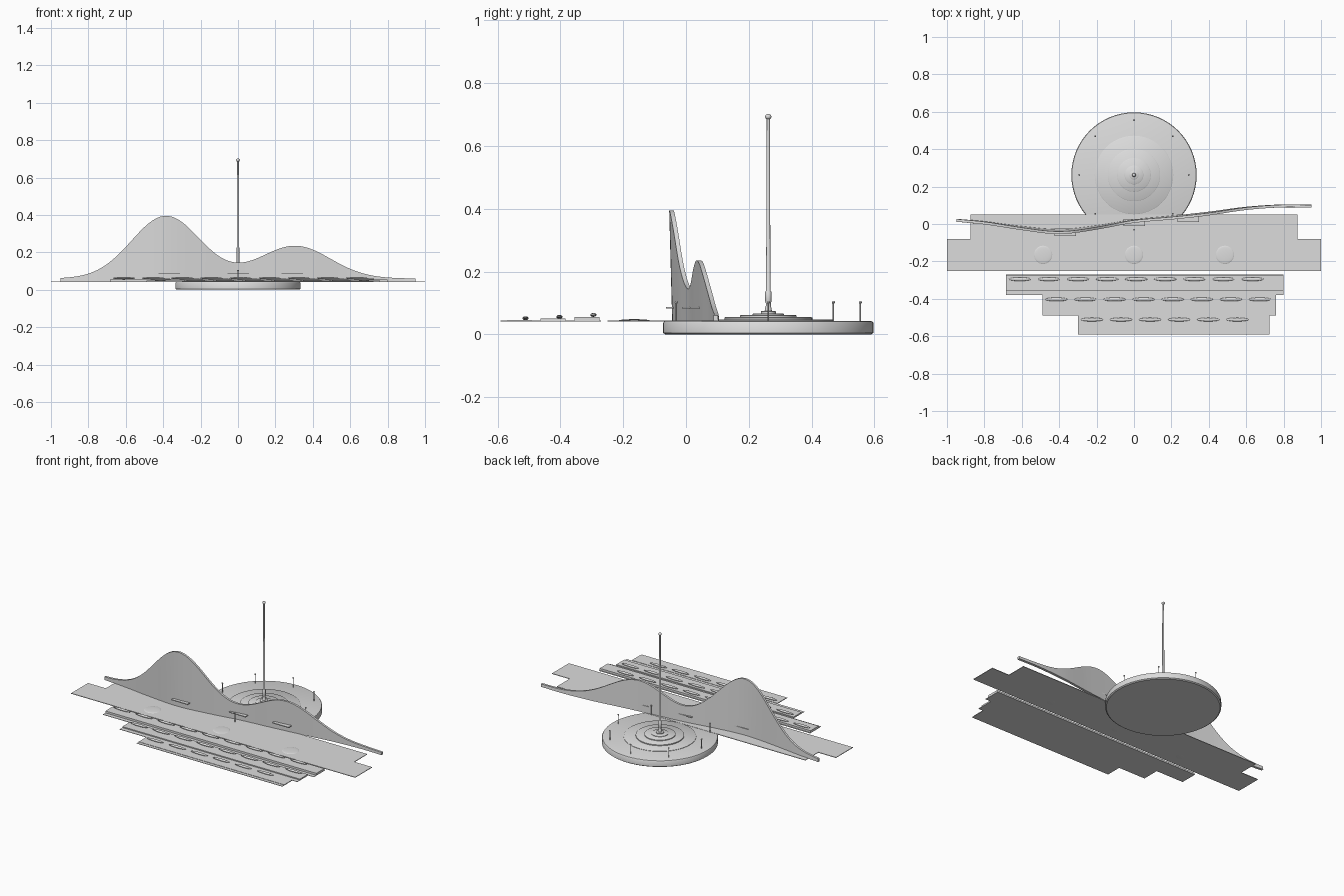
import bpy, bmesh, math

if "Cube" in bpy.data.objects:
    bpy.data.objects.remove(bpy.data.objects["Cube"])

grey = bpy.data.materials.new("light_grey")
grey.diffuse_color = (0.72, 0.72, 0.72, 1)
grey.use_nodes = True
grey.node_tree.nodes["Principled BSDF"].inputs["Base Color"].default_value = grey.diffuse_color

GROUND = 0.043
CY = 0.262  # centre of the round island


def finish(name, bm, smooth=False):
    bmesh.ops.recalc_face_normals(bm, faces=bm.faces)
    me = bpy.data.meshes.new(name)
    bm.to_mesh(me)
    bm.free()
    me.materials.append(grey)
    ob = bpy.data.objects.new(name, me)
    bpy.context.collection.objects.link(ob)
    if smooth:
        bpy.ops.object.select_all(action='DESELECT')
        ob.select_set(True)
        bpy.context.view_layer.objects.active = ob
        bpy.ops.object.shade_smooth_by_angle(angle=math.radians(35))
    return ob


def slab(name, outline, z0, z1):
    """Extrude a flat outline from z0 up to z1."""
    bm = bmesh.new()
    face = bm.faces.new([bm.verts.new((x, y, z0)) for x, y in outline])
    top = bmesh.ops.extrude_face_region(bm, geom=[face])
    verts = [v for v in top["geom"] if isinstance(v, bmesh.types.BMVert)]
    bmesh.ops.translate(bm, verts=verts, vec=(0, 0, z1 - z0))
    return finish(name, bm)


def box(name, x0, x1, y0, y1, z0, z1):
    return slab(name, [(x0, y0), (x1, y0), (x1, y1), (x0, y1)], z0, z1)


def lathe(name, profile, x, y, n=32):
    """Revolve (radius, z) points around a vertical axis; ends are capped."""
    bm = bmesh.new()
    rings = []
    for r, z in profile:
        rings.append([bm.verts.new((x + r * math.cos(2 * math.pi * i / n),
                                    y + r * math.sin(2 * math.pi * i / n), z)) for i in range(n)])
    for a, b in zip(rings, rings[1:]):
        for i in range(n):
            j = (i + 1) % n
            bm.faces.new((a[i], a[j], b[j], b[i]))
    bm.faces.new(rings[0])
    bm.faces.new(rings[-1])
    return finish(name, bm, True)


def ellipsoid(name, loc, size, u=16, v=10):
    bm = bmesh.new()
    bmesh.ops.create_uvsphere(bm, u_segments=u, v_segments=v, radius=1)
    bmesh.ops.scale(bm, verts=bm.verts, vec=size)
    bmesh.ops.translate(bm, verts=bm.verts, vec=loc)
    return finish(name, bm, True)


# Round island with softened rim
lathe("island_base", [(0.328, 0), (0.335, 0.005), (0.335, 0.036), (0.332, 0.041),
                      (0.326, GROUND)], 0, CY, 64)

# Stepped rings rising to the mast
for i, (r, z) in enumerate([(0.21, 0.047), (0.14, 0.055), (0.09, 0.062), (0.05, 0.067), (0.024, 0.075)]):
    lathe(f"island_step_{i}", [(r, 0.04), (r, z - 0.002), (r - 0.003, z)], 0, CY, 48)

# Mast with collar and ball finial
lathe("mast", [(0.012, 0.07), (0.010, 0.085), (0.008, 0.09), (0.008, 0.10), (0.010, 0.105),
               (0.010, 0.135), (0.007, 0.14), (0.005, 0.69)], 0, CY, 16)
ellipsoid("mast_ball", (0, CY, 0.693), (0.010, 0.010, 0.009))

# Lamp posts around the island
for i in range(8):
    a = math.pi * i / 4
    x, y = 0.293 * math.cos(a), CY + 0.293 * math.sin(a)
    lathe(f"lamp_post_{i}", [(0.002, 0.04), (0.002, 0.1)], x, y, 8)
    ellipsoid(f"lamp_ball_{i}", (x, y, 0.102), (0.005, 0.005, 0.005), 8, 6)

# Plaza with stepped ends
slab("plaza", [(-1, -0.25), (1, -0.25), (1, -0.08), (0.875, -0.08), (0.875, 0.05),
               (-0.875, 0.05), (-0.875, -0.08), (-1, -0.08)], 0.041, 0.0445)

# Flat domes on the plaza
for i in (-1, 0, 1):
    ellipsoid(f"plaza_dome_{i + 1}", (0.486 * i, -0.165, 0.0445), (0.049, 0.049, 0.004), 24, 12)

# Terraces, each with a raised bed and a row of pods: x0, x1, y0, y1, bed y0, top, pod y, first pod, count
terraces = [(-0.685, 0.80, -0.38, -0.27, -0.355, 0.056, -0.295, -0.61, 9),
            (-0.49, 0.76, -0.49, -0.38, -0.463, 0.050, -0.403, -0.415, 8),
            (-0.30, 0.725, -0.59, -0.49, -0.57, 0.0455, -0.511, -0.225, 6)]
for t, (x0, x1, y0, y1, yb, top, yp, xp, count) in enumerate(terraces):
    box(f"terrace_{t}", x0, x1, y0, y1, 0.041, 0.0435)
    box(f"terrace_bed_{t}", x0, x1, yb, yb + 0.08, 0.042, top)
    for k in range(count):
        ellipsoid(f"pod_{t}_{k}", (xp + 0.1555 * k, yp, top + 0.006), (0.06, 0.010, 0.006))


# Undulating wall: two soft peaks on a winding path
def wall_height(x):
    return (0.06 + 0.335 * math.exp(-((x + 0.385) / 0.26) ** 2)
            + 0.175 * math.exp(-((x - 0.305) / 0.267) ** 2))


PATH = [(-0.95, 0.02), (-0.8, 0.006), (-0.6, -0.02), (-0.4, -0.036), (-0.2, -0.016), (0, 0.016),
        (0.2, 0.036), (0.4, 0.058), (0.6, 0.084), (0.8, 0.097), (0.95, 0.095)]


def wall_y(x):
    """Cubic interpolation along the path."""
    i = max(k for k in range(len(PATH) - 1) if PATH[k][0] <= x + 1e-6)
    (xa, ya), (xb, yb) = PATH[i], PATH[i + 1]

    def slope(k):
        a, b = PATH[max(k - 1, 0)], PATH[min(k + 1, len(PATH) - 1)]
        return (b[1] - a[1]) / (b[0] - a[0])
    w, t = xb - xa, (x - xa) / (xb - xa)
    return ((2 * t**3 - 3 * t**2 + 1) * ya + (t**3 - 2 * t**2 + t) * w * slope(i)
            + (3 * t**2 - 2 * t**3) * yb + (t**3 - t**2) * w * slope(i + 1))


bm = bmesh.new()
sections = []
for i in range(97):
    x = -0.95 + 1.9 * i / 96
    y, h = wall_y(x), wall_height(x)
    lean = 0.03 * (h - GROUND)
    sections.append([bm.verts.new(p) for p in (
        (x, y - 0.008, GROUND), (x, y + 0.008, GROUND),
        (x, y + 0.007 - lean, h), (x, y - 0.007 - lean, h))])
for a, b in zip(sections, sections[1:]):
    for i in range(4):
        j = (i + 1) % 4
        bm.faces.new((a[i], a[j], b[j], b[i]))
bm.faces.new(sections[0])
bm.faces.new(sections[-1])
finish("wave_wall", bm, True)

# Entrance canopies along the wall
for i, (x, y) in enumerate([(-0.368, -0.040), (0.002, 0.012), (0.29, 0.036)]):
    box(f"canopy_{i}", x - 0.057, x + 0.057, y - 0.024, y + 0.015, 0.083, 0.088)
